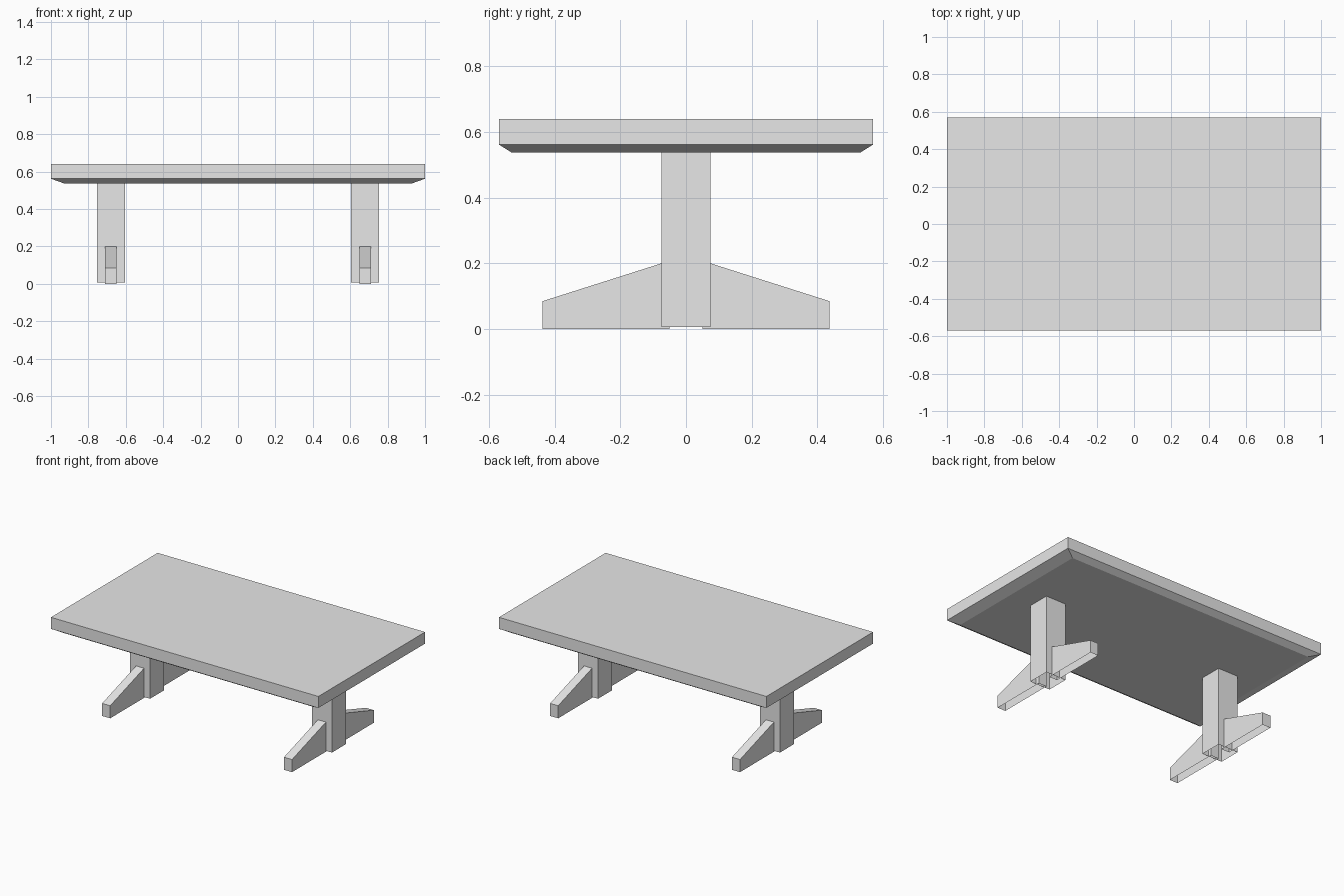
import bpy
import bmesh

old = bpy.data.objects.get("Cube")
if old:
    bpy.data.objects.remove(old, do_unlink=True)

grey = bpy.data.materials.new("light_grey")
grey.use_nodes = True
colour = (0.8, 0.8, 0.8, 1)
grey.diffuse_color = colour
grey.node_tree.nodes["Principled BSDF"].inputs["Base Color"].default_value = colour


def loft(name, rings, close_start=True, close_end=True):
    """Join matching rings of points into one flat-faced object."""
    bm = bmesh.new()
    loops = [[bm.verts.new(p) for p in ring] for ring in rings]
    for a, b in zip(loops, loops[1:]):
        for i in range(len(a)):
            j = (i + 1) % len(a)
            bm.faces.new((a[i], a[j], b[j], b[i]))
    if close_start:
        bm.faces.new(loops[0][::-1])
    if close_end:
        bm.faces.new(loops[-1])
    bmesh.ops.recalc_face_normals(bm, faces=bm.faces)
    mesh = bpy.data.meshes.new(name)
    bm.to_mesh(mesh)
    bm.free()
    mesh.materials.append(grey)
    obj = bpy.data.objects.new(name, mesh)
    bpy.context.collection.objects.link(obj)
    return obj


def rect(x, hx, hy, z):
    return [(x - hx, -hy, z), (x + hx, -hy, z), (x + hx, hy, z), (x - hx, hy, z)]


# Table top with a chamfered underside
loft("table_top", [rect(0, 0.93, 0.53, 0.537), rect(0, 1, 0.57, 0.562), rect(0, 1, 0.57, 0.64)])

POST_X, POST_HALF, FOOT_HALF = 0.68, 0.075, 0.03
for side, sx in (("left", 1), ("right", -1)):
    x = sx * POST_X
    # Hollow post, open at the bottom
    loft(f"{side}_post", [rect(x, POST_HALF, POST_HALF, 0.006), rect(x, POST_HALF, POST_HALF, 0.537)],
         close_start=False)

    # Sloping feet, front and back, open underneath
    for end, sy in (("front", -1), ("back", 1)):
        inner, outer = sy * 0.05, sy * 0.437
        bottom, top = [], []
        for dx, y, z in ((-1, inner, 0.208), (1, inner, 0.208), (1, outer, 0.085), (-1, outer, 0.085)):
            bottom.append((x + dx * FOOT_HALF, y, 0))
            top.append((x + dx * FOOT_HALF, y, z))
        foot = loft(f"{side}_{end}_foot", [bottom, top], close_start=False)
